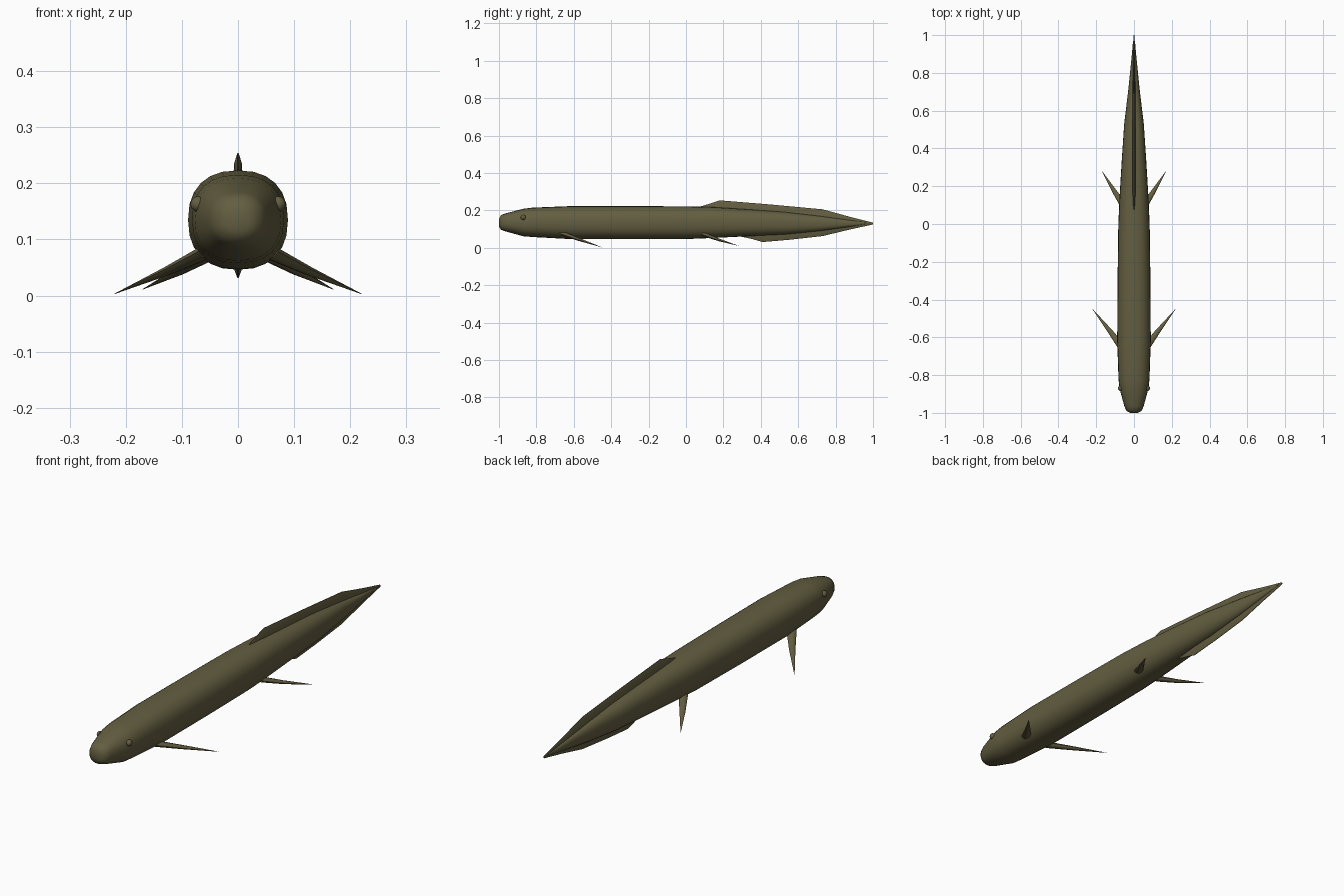
import bpy, bmesh, math
from mathutils import Vector

if "Cube" in bpy.data.objects:
    bpy.data.objects.remove(bpy.data.objects["Cube"])


def make_material(name, colour):
    mat = bpy.data.materials.new(name)
    mat.use_nodes = True
    mat.diffuse_color = colour
    mat.node_tree.nodes["Principled BSDF"].inputs["Base Color"].default_value = colour
    return mat


olive = make_material("olive skin", (0.125, 0.112, 0.052, 1))


def loft(name, rings, angle=50):
    """Skin a list of equal closed rings and cap both ends."""
    bm = bmesh.new()
    loops = [[bm.verts.new(p) for p in ring] for ring in rings]
    n = len(loops[0])
    for a, b in zip(loops, loops[1:]):
        for i in range(n):
            j = (i + 1) % n
            bm.faces.new((a[i], a[j], b[j], b[i]))
    bm.faces.new(loops[0])
    bm.faces.new(loops[-1])
    bmesh.ops.recalc_face_normals(bm, faces=bm.faces)
    mesh = bpy.data.meshes.new(name)
    bm.to_mesh(mesh)
    bm.free()
    mesh.materials.append(olive)
    obj = bpy.data.objects.new(name, mesh)
    bpy.context.collection.objects.link(obj)
    bpy.ops.object.select_all(action='DESELECT')
    obj.select_set(True)
    bpy.context.view_layer.objects.active = obj
    bpy.ops.object.shade_smooth_by_angle(angle=math.radians(angle))
    return obj


def rounded(t, power=0.85):
    """Point on a slightly boxy unit circle."""
    c, s = math.cos(t), math.sin(t)
    return (math.copysign(abs(c) ** power, c), math.copysign(abs(s) ** power, s))


# Body: y, half width, bottom z, top z
stations = [
    (-1.0, 0.02, 0.115, 0.155), (-0.99, 0.04, 0.097, 0.175),
    (-0.965, 0.051, 0.088, 0.184), (-0.87, 0.077, 0.062, 0.209),
    (-0.82, 0.082, 0.058, 0.215), (-0.62, 0.089, 0.047, 0.223),
    (-0.3, 0.087, 0.046, 0.223), (0.0, 0.083, 0.047, 0.222),
    (0.15, 0.076, 0.053, 0.218), (0.35, 0.064, 0.063, 0.205),
    (0.53, 0.052, 0.071, 0.192), (0.72, 0.029, 0.09, 0.17),
    (0.88, 0.013, 0.113, 0.148), (0.97, 0.005, 0.128, 0.136),
]
SIDES = 24
body = []
for y, w, low, high in stations:
    ring = []
    for i in range(SIDES):
        c, s = rounded(2 * math.pi * i / SIDES)
        ring.append((w * c, y, (low + high) / 2 + s * (high - low) / 2))
    body.append(ring)
loft("body", body)


# Median fins: thick root buried in the body, thin sharp rim
def median_fin(name, outline):
    rings = []
    for y, root, edge, half in outline:
        shoulder = edge + (root - edge) * 0.25
        rings.append([(half * 1.4, y, root), (half, y, shoulder), (0.001, y, edge),
                      (-0.001, y, edge), (-half, y, shoulder), (-half * 1.4, y, root)])
    loft(name, rings, 30)


median_fin("dorsal_fin", [
    (0.05, 0.19, 0.213, 0.003), (0.11, 0.19, 0.231, 0.005), (0.18, 0.18, 0.254, 0.007),
    (0.45, 0.16, 0.232, 0.007), (0.73, 0.14, 0.206, 0.006), (0.88, 0.132, 0.165, 0.004),
    (1.0, 0.13, 0.135, 0.002)])
median_fin("anal_fin", [
    (0.29, 0.09, 0.061, 0.003), (0.35, 0.09, 0.048, 0.005), (0.41, 0.095, 0.031, 0.007),
    (0.55, 0.105, 0.043, 0.007), (0.73, 0.115, 0.063, 0.006), (0.88, 0.125, 0.099, 0.004),
    (1.0, 0.13, 0.125, 0.002)])


# Paired fins: tapered spikes swept backwards and down
def paired_fin(name, root, middle, tip, width, side):
    path = [Vector(p) for p in (root, middle, tip)]
    axis = (path[2] - path[0]).normalized()
    across = axis.cross(Vector((0, 0, 1))).normalized()
    up = across.cross(axis)
    rings = []
    for centre, scale in zip(path, (1, 0.62, 0.03)):
        ring = []
        for i in range(8):
            t = math.pi * i / 4
            p = centre + (across * math.cos(t) + up * math.sin(t) * 0.6) * width * scale
            ring.append((p.x * side, p.y, p.z))
        rings.append(ring)
    loft(name, rings)


# Eyes: small beads set in the head
def eye(name, side):
    bpy.ops.mesh.primitive_uv_sphere_add(segments=16, ring_count=8, radius=0.014,
                                         location=(0.071 * side, -0.87, 0.163))
    obj = bpy.context.object
    obj.name = name
    obj.data.materials.append(olive)
    bpy.ops.object.shade_smooth()


for label, side in (("left", 1), ("right", -1)):
    paired_fin(label + "_pectoral_fin", (0.055, -0.665, 0.078), (0.125, -0.57, 0.044),
               (0.22, -0.45, 0.003), 0.021, side)
    paired_fin(label + "_pelvic_fin", (0.05, 0.09, 0.074), (0.105, 0.175, 0.043),
               (0.17, 0.28, 0.011), 0.019, side)
    eye(label + "_eye", side)
